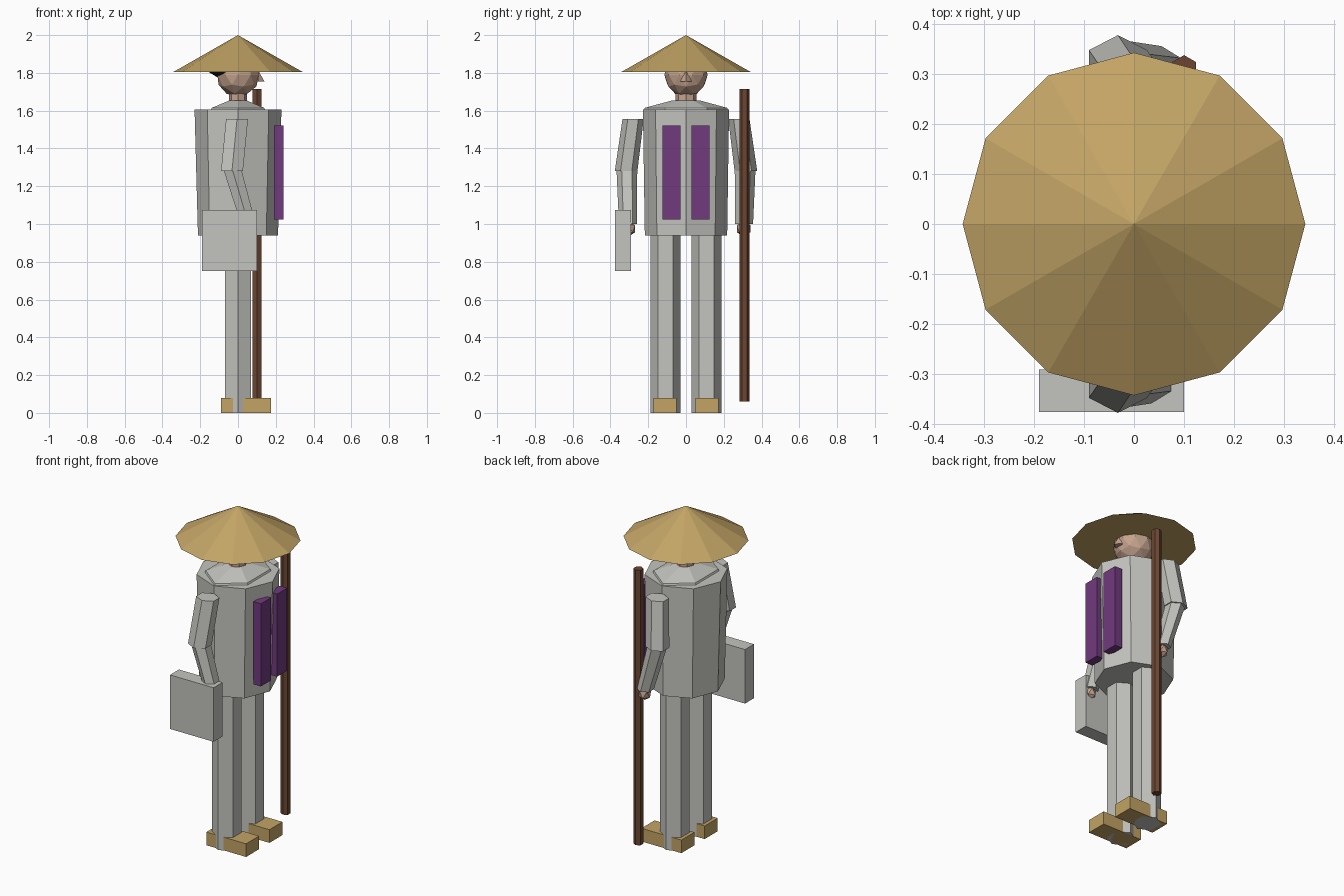
import bpy, bmesh, math
from mathutils import Matrix, Vector

cube = bpy.data.objects.get("Cube")
if cube:
    bpy.data.objects.remove(cube, do_unlink=True)


def material(name, rgb):
    m = bpy.data.materials.new(name)
    m.use_nodes = True
    color = (*rgb, 1)
    m.diffuse_color = color
    m.node_tree.nodes["Principled BSDF"].inputs["Base Color"].default_value = color
    return m


STRAW = material("straw", (0.54, 0.37, 0.13))
CLOTH = material("grey_cloth", (0.55, 0.55, 0.52))
PURPLE = material("purple_cloth", (0.165, 0.043, 0.21))
WOOD = material("brown_wood", (0.15, 0.062, 0.032))
SKIN = material("skin", (0.56, 0.37, 0.27))
HAIR = material("black_hair", (0.008, 0.008, 0.008))


def finish(bm, name, mat):
    bmesh.ops.remove_doubles(bm, verts=bm.verts, dist=0.0005)
    bmesh.ops.recalc_face_normals(bm, faces=bm.faces)
    mesh = bpy.data.meshes.new(name)
    bm.to_mesh(mesh)
    bm.free()
    mesh.materials.append(mat)
    obj = bpy.data.objects.new(name, mesh)
    bpy.context.collection.objects.link(obj)
    return obj


def loft(name, mat, sides, rings):
    """Closed faceted tube through level rings (x, y, z, x radius, y radius)."""
    bm = bmesh.new()
    loops = []
    for x, y, z, rx, ry in rings:
        angles = [math.tau * i / sides for i in range(sides)]
        loops.append([bm.verts.new((x + rx * math.sin(a), y + ry * math.cos(a), z))
                      for a in angles])
    for low, high in zip(loops, loops[1:]):
        for i in range(sides):
            j = (i + 1) % sides
            bm.faces.new((low[i], low[j], high[j], high[i]))
    bm.faces.new(loops[0])
    bm.faces.new(loops[-1])
    return finish(bm, name, mat)


def box(name, mat, low, high):
    low, high = Vector(low), Vector(high)
    bm = bmesh.new()
    m = Matrix.Translation((low + high) / 2) @ Matrix.Diagonal((*(high - low), 1))
    bmesh.ops.create_cube(bm, size=1, matrix=m)
    return finish(bm, name, mat)


def ball(name, mat, center, radii, detail):
    bm = bmesh.new()
    m = Matrix.Translation(center) @ Matrix.Diagonal((*radii, 1))
    bmesh.ops.create_icosphere(bm, subdivisions=detail, radius=1, matrix=m)
    return finish(bm, name, mat)


# Hat, head, hair, nose and neck
loft("hat", STRAW, 12, [(0, 0, 1.805, 0.342, 0.342), (0, 0, 2, 0.0001, 0.0001)])
ball("head", SKIN, (0, 0, 1.79), (0.115, 0.115, 0.118), 2)
ball("hair", HAIR, (-0.055, 0, 1.83), (0.11, 0.105, 0.06), 2)
loft("neck", SKIN, 8, [(0, 0, 1.6, 0.048, 0.055), (0, 0, 1.71, 0.048, 0.055)])
loft("nose", SKIN, 4, [(0.108, 0, 1.755, 0.032, 0.03), (0.105, 0, 1.815, 0.001, 0.001)])

# Robe body and sloping collar
loft("robe", CLOTH, 8, [(0, 0, 0.94, 0.212, 0.218), (0, 0, 1.605, 0.23, 0.228)])
loft("collar", CLOTH, 6, [(0, 0, 1.605, 0.165, 0.222), (0, 0, 1.615, 0.16, 0.218),
                          (0, 0, 1.655, 0.05, 0.07)])

# Paired parts on each side of the body
for side, s in (("case_side", -1), ("staff_side", 1)):
    loft(side + "_leg", CLOTH, 6, [(0, s * 0.108, 0, 0.08, 0.08),
                                   (0, s * 0.108, 0.95, 0.08, 0.08)])
    box(side + "_foot", STRAW, (-0.09, s * 0.111 - 0.062, 0),
        (0.175, s * 0.111 + 0.062, 0.079))
    loft(side + "_upper_arm", CLOTH, 6, [(-0.005, s * 0.28, 1.557, 0.067, 0.056),
                                         (-0.032, s * 0.317, 1.28, 0.067, 0.06)])
    loft(side + "_forearm", CLOTH, 6, [(-0.03, s * 0.313, 1.29, 0.055, 0.055),
                                       (0.055, s * 0.307, 1.0, 0.045, 0.048)])
    ball(side + "_hand", SKIN, (0.06, s * 0.305, 0.975), (0.038, 0.042, 0.042), 1)
    box(side + "_stole", PURPLE, (0.19, s * 0.077 - 0.048, 1.025),
        (0.24, s * 0.077 + 0.048, 1.522))

# Carried items
loft("staff", WOOD, 6, [(0.1, 0.31, 0.06, 0.027, 0.027), (0.1, 0.31, 1.715, 0.027, 0.027)])
box("case", CLOTH, (-0.19, -0.375, 0.75), (0.1, -0.29, 1.075))
